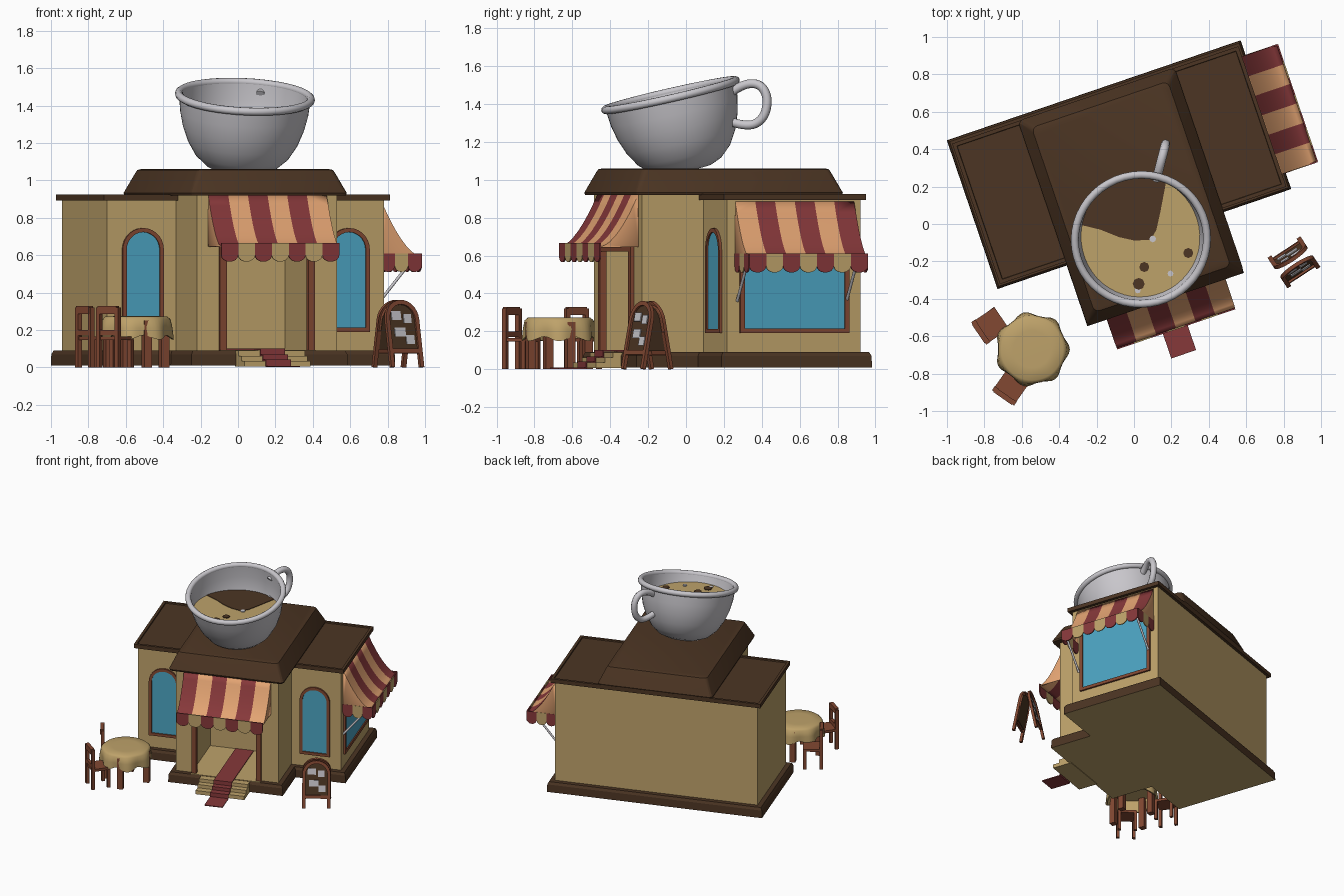
import bpy, bmesh, math
from mathutils import Matrix, Vector

if "Cube" in bpy.data.objects:
    bpy.data.objects.remove(bpy.data.objects["Cube"])

T, pi = Matrix.Translation, math.pi
def RZ(a): return Matrix.Rotation(a, 4, 'Z')
ID = Matrix.Identity(4)
B = RZ(math.radians(18.8))          # the building is turned in plan

def material(name, r, g, b):
    m = bpy.data.materials.new(name)
    m.diffuse_color = [((c / 255 + .055) / 1.055) ** 2.4 for c in (r, g, b)] + [1]
    m.use_nodes = True
    m.node_tree.nodes["Principled BSDF"].inputs["Base Color"].default_value = m.diffuse_color
    return m
beige = material("beige", 190, 162, 106)
brown = material("dark_brown", 76, 53, 35)
wood = material("red_wood", 130, 72, 50)
maroon = material("maroon", 134, 56, 58)
peach = material("peach", 226, 163, 114)
blue = material("glass_blue", 76, 164, 194)
white = material("porcelain", 200, 198, 203)

def build(name, verts, faces, mats, M=ID, idx=None, smooth=None):
    me = bpy.data.meshes.new(name)
    me.from_pydata([M @ Vector(v) for v in verts], [], faces)
    for m in mats: me.materials.append(m)
    if idx:
        for p, i in zip(me.polygons, idx): p.material_index = i
    bm = bmesh.new(); bm.from_mesh(me)
    bmesh.ops.remove_doubles(bm, verts=bm.verts, dist=1e-5)
    bmesh.ops.recalc_face_normals(bm, faces=bm.faces)
    bm.to_mesh(me); bm.free()
    ob = bpy.data.objects.new(name, me)
    bpy.context.collection.objects.link(ob)
    if smooth: shade(ob, smooth)
    return ob

def shade(ob, deg):
    bpy.ops.object.select_all(action='DESELECT')
    ob.select_set(True)
    bpy.context.view_layer.objects.active = ob
    bpy.ops.object.shade_smooth_by_angle(angle=math.radians(deg))

def loft(name, loops, mat, M=ID, caps=True, smooth=None):
    n = len(loops[0])
    faces = [(k*n+i, k*n+(i+1) % n, (k+1)*n+(i+1) % n, (k+1)*n+i)
             for k in range(len(loops)-1) for i in range(n)]
    if caps: faces += [tuple(range(n)), tuple(range((len(loops)-1)*n, len(loops)*n))]
    return build(name, [p for l in loops for p in l], faces, [mat], M, smooth=smooth)

def at(pts, z): return [(x, y, z) for x, y in pts]
def prism(name, pts, z0, z1, mat, M=ID): return loft(name, [at(pts, z0), at(pts, z1)], mat, M)
def rect(a, b, c, d): return [(a, c), (b, c), (b, d), (a, d)]
def box(name, a, b, c, d, z0, z1, mat, M=ID): return prism(name, rect(a, b, c, d), z0, z1, mat, M)
def circle(r, n, cx=0, cy=0):
    return [(cx + r*math.cos(2*pi*i/n), cy + r*math.sin(2*pi*i/n)) for i in range(n)]

def tube(name, pts, r, mat):
    cu = bpy.data.curves.new(name, 'CURVE'); cu.dimensions = '3D'
    cu.bevel_depth, cu.bevel_resolution, cu.use_fill_caps = r, 3, True
    s = cu.splines.new('NURBS'); s.points.add(len(pts)-1)
    for p, c in zip(s.points, pts): p.co = (*c, 1)
    s.order_u, s.use_endpoint_u, s.resolution_u = min(3, len(pts)), True, 6
    cu.materials.append(mat)
    ob = bpy.data.objects.new(name, cu)
    bpy.context.collection.objects.link(ob)
    bpy.ops.object.select_all(action='DESELECT')
    ob.select_set(True); bpy.context.view_layer.objects.active = ob
    bpy.ops.object.convert(target='MESH')

# ---- building shell ----
def tee(g):      # T-shaped footprint grown by g
    return [(-.756-g, .699+g), (-.756-g, -.047-g), (-.365-g, -.047-g), (-.365-g, -.39-g),
            (.425+g, -.39-g), (.425+g, -.047-g), (.809+g, -.047-g), (.809+g, .699+g)]
t = tee(0)
porch = t[:4] + [(-.24, -.39), (-.24, .09), (.295, .09), (.295, -.39)] + t[4:]
base = loft("base", [at(tee(.047), .01), at(tee(.045), .07), at(tee(.035), .09)], brown, B)
base.data.materials.append(beige)
for p in base.data.polygons: p.material_index = int(p.normal.z < -.5)
prism("lower_walls", porch, .09, .66, beige, B)
prism("upper_walls", t, .66, .893, beige, B)
box("centre_wall_top", -.365, .425, -.39, .699, .893, .925, beige, B)
box("porch_floor", -.24, .295, -.425, .09, .088, .094, beige, B)
for u in (-.24, .258):
    box("door_post", u, u+.037, -.41, -.375, .09, .66, wood, B)
box("door_lintel", -.24, .295, -.41, -.375, .62, .66, wood, B)
def slab(g, z): return at(rect(-.782-g, .835+g, -.073-g, .72+g), z)
loft("roof_slab", [slab(0, .893), slab(0, .925), slab(-.02, .925), slab(-.022, .916)], brown, B)
def rounded(g, r):
    out = []
    for cx, cy, a in ((.475-g-r, .722-g-r, 0), (-.41+g+r, .722-g-r, 90),
                      (-.41+g+r, -.437+g+r, 180), (.475-g-r, -.437+g+r, 270)):
        out += [(cx + r*math.cos(math.radians(a+b)), cy + r*math.sin(math.radians(a+b)))
                for b in (0, 30, 60, 90)]
    return out
loft("raised_roof", [at(rounded(g, .03), z) for g, z in
     ((.004, .92), (0, .932), (.05, 1.04), (.058, 1.055), (.075, 1.06))], brown, B, smooth=25)

# ---- steps and carpet ----
for i, v in enumerate((-.575, -.525, -.48)):
    box("step", -.16, .215, v, -.42, .005, .035+.027*i, beige, B)
path = [(-.745, .002), (-.585, .002), (-.585, .035), (-.535, .035), (-.535, .062),
        (-.49, .062), (-.49, .094), (.088, .094)]
low = [(v, z) for v, z in path]
high = [(v - .006*(0 < i), z + .006) for i, (v, z) in enumerate(path)]
cv = [(u, v, z) for u in (-.043, .097) for row in (low, high) for v, z in row]
n = len(path)
cf = []
for i in range(n-1):
    cf += [(n+i, n+i+1, 3*n+i+1, 3*n+i), (i, i+1, 2*n+i+1, 2*n+i),
           (i, i+1, n+i+1, n+i), (2*n+i, 2*n+i+1, 3*n+i+1, 3*n+i)]
cf += [(0, n, 3*n, 2*n), (n-1, 2*n-1, 4*n-1, 3*n-1)]
build("carpet", cv, cf, [maroon], B)

# ---- windows ----
def outline(w, z0, z1, g, y, arched=True):
    h = w/2 - g
    pts = [(-h, z0+g), (h, z0+g)]
    if arched: pts += [(h*math.cos(a*pi/14), z1-w/2 + h*math.sin(a*pi/14)) for a in range(15)]
    else: pts += [(h, z1-g), (-h, z1-g)]
    return [(x, y, z) for x, z in pts]
def framed(name, w, z0, z1, g, M, pane, arched=True, d=.014):
    o = lambda g, y: outline(w, z0, z1, g, y, arched)
    loft(name+"_frame", [o(0, .004), o(0, -d), o(g, -d), o(g, .004)], wood, M, caps=False)
    loft(name+"_pane", [o(g, .003), o(g, -.005)], pane, M)
for u in (-.555, .608):
    framed("front_window", .232, .19, .745, .022, B @ T((u, -.047, 0)), blue)
framed("side_window", .61, .19, .75, .025, B @ T((.809, .328, 0)) @ RZ(pi/2), blue, False)

# ---- awnings: s along the wall, second axis outwards ----
def scallop(w, y):
    return [(0, y, .02), (0, y, -.045)] + [
        (w/2 - w/2*math.cos(a*pi/8), y, -.045 - .035*math.sin(a*pi/8)) for a in range(1, 8)
        ] + [(w, y, -.045), (w, y, .02)]
def awning(name, M, w, d, h, sides):
    k = 8
    prof = [(d*i/k, h*(1-i/k)**1.7) for i in range(k+1)]
    verts = [(w*s/6, o, z) for s in range(7) for o, z in prof] + [(0, 0, 0), (w, 0, 0)]
    faces = [(s*(k+1)+i, s*(k+1)+i+1, (s+1)*(k+1)+i+1, (s+1)*(k+1)+i)
             for s in range(6) for i in range(k)]
    idx = [s % 2 for s in range(6) for i in range(k)] + [1, 1]
    e = len(verts)
    faces += [tuple(range(k+1)) + (e-2,), tuple(range(6*(k+1), 7*(k+1))) + (e-1,)]
    ob = build(name, verts, faces, [maroon, peach], M, idx, 30)
    so = ob.modifiers.new("thickness", 'SOLIDIFY'); so.thickness, so.offset = .006, 0
    runs = [(M @ T((0, d, 0)), w, 7)]
    if sides:
        runs += [(M @ T((s, 0, 0)) @ RZ(pi/2), d, 3) for s in (0, w)]
    for R, length, count in runs:
        c = length / count
        for i in range(count):
            loft(name+"_scallop", [scallop(c, -.004), scallop(c, .004)],
                 (maroon, beige)[i % 2], R @ T((i*c, 0, 0)))
awning("front_awning", B @ T((-.30, -.39, .645)) @ Matrix.Scale(-1, 4, (0, 1, 0)), .666, .212, .275, False)
awning("side_awning", B @ T((.809, .66, .59)) @ RZ(-pi/2), .66, .226, .295, True)
for v in (.01, .62):
    tube("awning_rod", [B @ Vector((.81, v, .36)), B @ Vector((1.0, v, .59))], .008, white)

# ---- giant tilted cup ----
rim = Vector((.037, -.082, 1.447))
C = T(rim) @ Vector((0, 0, 1)).rotation_difference(Vector((.05, -.2275, 1))).to_matrix().to_4x4()
profile = [(.13, -.405), (.19, -.38), (.25, -.325), (.295, -.25), (.325, -.17), (.343, -.09), (.352, 0),
           (.335, 0), (.326, -.09), (.308, -.17), (.278, -.25), (.23, -.32), (.12, -.37)]
loft("cup_bowl", [at(circle(r, 48), z) for r, z in profile], white, C, smooth=50)
bpy.ops.mesh.primitive_torus_add(major_radius=.354, minor_radius=.021, major_segments=48, minor_segments=10)
ring = bpy.context.object
ring.name = "cup_rim"; ring.matrix_world = C; ring.data.materials.append(white); shade(ring, 60)
hx, hy = .25, .968
tube("cup_handle", [(rim.x+hx*d, rim.y+hy*d, z) for d, z in
     ((.33, 1.46), (.39, 1.505), (.49, 1.51), (.535, 1.43), (.51, 1.32), (.42, 1.275), (.32, 1.31))],
     .024, white)
cx, cy = .03, -.066
prism("milk_foam", circle(.324, 48, cx, cy), 1.31, 1.32, beige)
arc = [(cx + .322*math.cos(math.radians(a)), cy + .322*math.sin(math.radians(a))) for a in range(64, 170, 7)]
prism("coffee_patch", arc + [(-.18, -.03), (-.08, -.07), (.0, -.088), (.09, -.085), (.12, -.03), (.14, .06)],
      1.318, 1.324, brown)
for x, y, r, m in ((.055, -.23, .027, brown), (.025, -.32, .032, brown), (.29, -.155, .027, brown),
                   (.1, -.08, .018, white), (.195, -.265, .016, white), (.02, -.355, .016, white)):
    prism("foam_fleck", circle(r, 8, x, y), 1.319, 1.326, m)

# ---- table with cloth ----
TB = T((-.545, -.67, 0))
def cloth(r, z, wave, drop):
    return [((r + wave*math.cos(7*a))*math.cos(a), (r + wave*math.cos(7*a))*math.sin(a),
             z + drop*math.cos(7*a)) for a in (2*pi*i/56 for i in range(56))]
loft("table_cloth", [cloth(*c) for c in ((.10, .274, 0, 0), (.165, .272, 0, 0), (.182, .258, .002, 0),
     (.188, .21, .007, 0), (.19, .16, .012, -.012), (.178, .162, .012, -.012), (.168, .25, 0, 0))],
     beige, TB, smooth=50)
for i in range(4):
    box("table_leg", .138, .182, -.022, .022, 0, .25, wood, TB @ RZ(math.radians(21) + i*pi/2))

# ---- chairs, +y facing the table ----
for x, y, a in ((-.815, -.575, -56), (-.69, -.915, -35)):
    M = T((x, y, 0)) @ RZ(math.radians(a))
    box("chair_seat", -.07, .07, -.01, .13, .145, .165, wood, M)
    for s in (-1, 1):
        e, f = sorted((s*.072, s*.048))
        box("chair_back_post", e, f, -.018, .008, 0, .32, wood, M)
        box("chair_front_leg", e, f, .105, .129, 0, .15, wood, M)
    box("chair_top_rail", -.06, .06, -.022, .006, .285, .328, wood, M)
    box("chair_low_rail", -.06, .06, -.016, .006, .17, .20, wood, M)

# ---- folding sign board ----
for turn in (0, pi):
    M = T((.855, -.205, 0)) @ RZ(math.radians(33.2) + turn) @ T((0, -.082, 0)) @ Matrix.Rotation(-.195, 4, 'X')
    framed("sign", .21, .075, .365, .024, M, brown, d=.016)
    for s in (-1, 1):
        e, f = sorted((s*.105, s*.081))
        box("sign_leg", e, f, -.016, .004, 0, .2, wood, M)
    for px, pz, w in ((-.035, .28, .03), (.035, .265, .024), (-.02, .19, .034), (.04, .15, .026)):
        box("sign_note", px-w, px+w, -.01, -.004, pz-.024, pz+.024, white, M)
